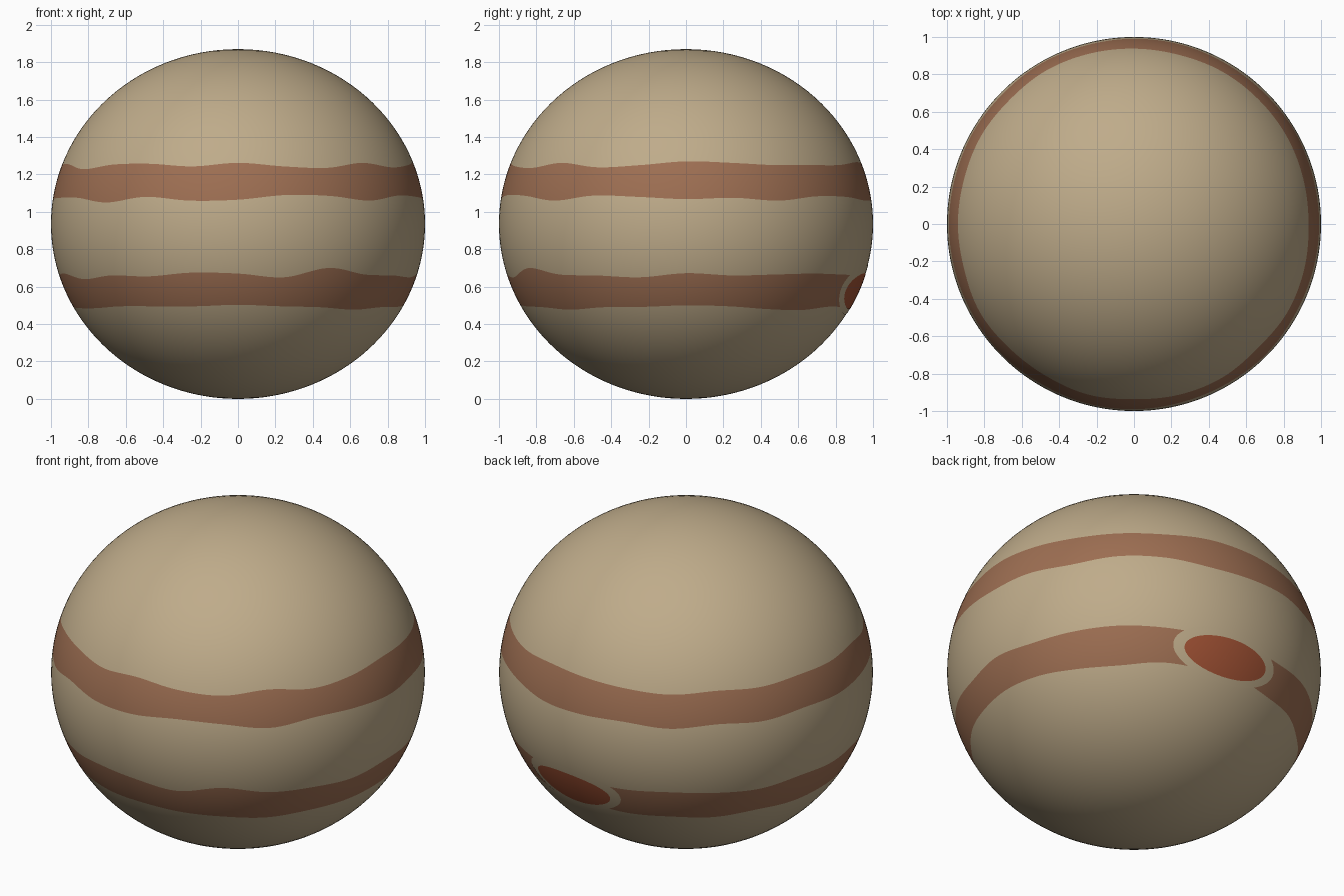
import bpy, bmesh, math
from mathutils import Vector

if "Cube" in bpy.data.objects:
    bpy.data.objects.remove(bpy.data.objects["Cube"])

H = 0.935      # polar half height; equator radius is 1
COLS = 192


def mat(name, rgb):
    m = bpy.data.materials.new(name)
    m.diffuse_color = (*rgb, 1)
    m.use_nodes = True
    m.node_tree.nodes["Principled BSDF"].inputs["Base Color"].default_value = m.diffuse_color
    return m


cream = mat("cream", (0.52, 0.41, 0.255))
brown = mat("band_brown", (0.34, 0.158, 0.085))
red = mat("spot_red", (0.36, 0.085, 0.035))

# Wavy band edge heights, every 15 degrees counter-clockwise from +x
low_bottom = [.50, .495, .48, .475, .493, .49, .495, .485, .49, .48, .495, .485,
              .49, .485, .485, .495, .495, .495, .503, .495, .49, .477, .49, .492]
low_top = [.672, .66, .665, .67, .665, .66, .66, .66, .67, .66, .65, .67,
           .66, .67, .64, .66, .655, .675, .67, .65, .70, .665, .66, .65]
high_bottom = [1.068, 1.075, 1.06, 1.083, 1.08, 1.06, 1.065, 1.075, 1.06, 1.08, 1.065, 1.08,
               1.07, 1.075, 1.075, 1.05, 1.08, 1.06, 1.065, 1.09, 1.085, 1.06, 1.087, 1.08]
high_top = [1.27, 1.262, 1.25, 1.25, 1.25, 1.265, 1.26, 1.25, 1.24, 1.255, 1.245, 1.255,
            1.25, 1.255, 1.228, 1.253, 1.257, 1.243, 1.262, 1.243, 1.235, 1.262, 1.238, 1.25]


def edge_lat(knots, col):
    """Latitude of a wavy edge: smooth periodic curve through the knots."""
    n = len(knots)
    f = col / COLS * n
    i, t = int(f), f - int(f)
    a, b, c, d = (knots[(i + k) % n] for k in (-1, 0, 1, 2))
    z = b + 0.5 * t * (c - a + t * (2*a - 5*b + 4*c - d + t * (3*(b - c) + d - a)))
    return math.asin((z - H) / H)


def on_globe(v, lift=0.0):
    v = v.normalized() * (1 + lift)
    return Vector((v.x, v.y, H + H * v.z))


def finish(name, bm, mats):
    bmesh.ops.recalc_face_normals(bm, faces=bm.faces)
    me = bpy.data.meshes.new(name)
    for f in bm.faces:
        f.smooth = True
    bm.to_mesh(me)
    bm.free()
    for m in mats:
        me.materials.append(m)
    ob = bpy.data.objects.new(name, me)
    bpy.context.collection.objects.link(ob)
    return ob


# Globe: rows of faces follow the band edges, so the bands are cut cleanly
bm = bmesh.new()
zones = [(24, 0), (6, 1), (14, 0), (6, 1), (24, 0)]   # rows, material
rows, row_mats = [], []
for n, m in zones:
    row_mats += [m] * n
south = bm.verts.new((0, 0, 0))
north = bm.verts.new((0, 0, 2 * H))
columns = []
for c in range(COLS):
    az = math.tau * c / COLS
    marks = [-math.pi / 2] + [edge_lat(k, c) for k in
                              (low_bottom, low_top, high_bottom, high_top)] + [math.pi / 2]
    lats = [marks[i] + (marks[i + 1] - marks[i]) * j / n
            for i, (n, m) in enumerate(zones) for j in range(n)][1:]
    columns.append([south] + [bm.verts.new(on_globe(Vector((
        math.cos(az) * math.cos(t), math.sin(az) * math.cos(t), math.sin(t)))))
        for t in lats] + [north])
for c in range(COLS):
    a, b = columns[c], columns[(c + 1) % COLS]
    for r, m in enumerate(row_mats):
        quad = list(dict.fromkeys((a[r], b[r], b[r + 1], a[r + 1])))
        bm.faces.new(quad).material_index = m
finish("globe", bm, [cream, brown])


# Oval patches lying on the globe: pale surround, then the storm spot
def oval(name, az_deg, z, half_w, half_h, lift, material, rings=10, n=72):
    az, lat = math.radians(az_deg), math.asin((z - H) / H)
    out = Vector((math.cos(az) * math.cos(lat), math.sin(az) * math.cos(lat), math.sin(lat)))
    east = Vector((-math.sin(az), math.cos(az), 0))
    up = out.cross(east)
    bm = bmesh.new()
    mid = bm.verts.new(on_globe(out, lift))
    loops = [[bm.verts.new(on_globe(
        out + east * (half_w * k / rings * math.cos(math.tau * i / n))
        + up * (half_h * k / rings * math.sin(math.tau * i / n)), lift))
        for i in range(n)] for k in range(1, rings + 1)]
    for i in range(n):
        j = (i + 1) % n
        bm.faces.new((mid, loops[0][i], loops[0][j]))
        for p, q in zip(loops, loops[1:]):
            bm.faces.new((p[i], q[i], q[j], p[j]))
    ob = finish(name, bm, [material])
    # make sure the patch faces outward
    if ob.data.polygons[0].normal.dot(out) < 0:
        ob.data.flip_normals()


oval("spot_surround", 83, 0.58, 0.335, 0.155, 0.0015, cream)
oval("storm_spot", 83, 0.575, 0.265, 0.112, 0.003, red)
